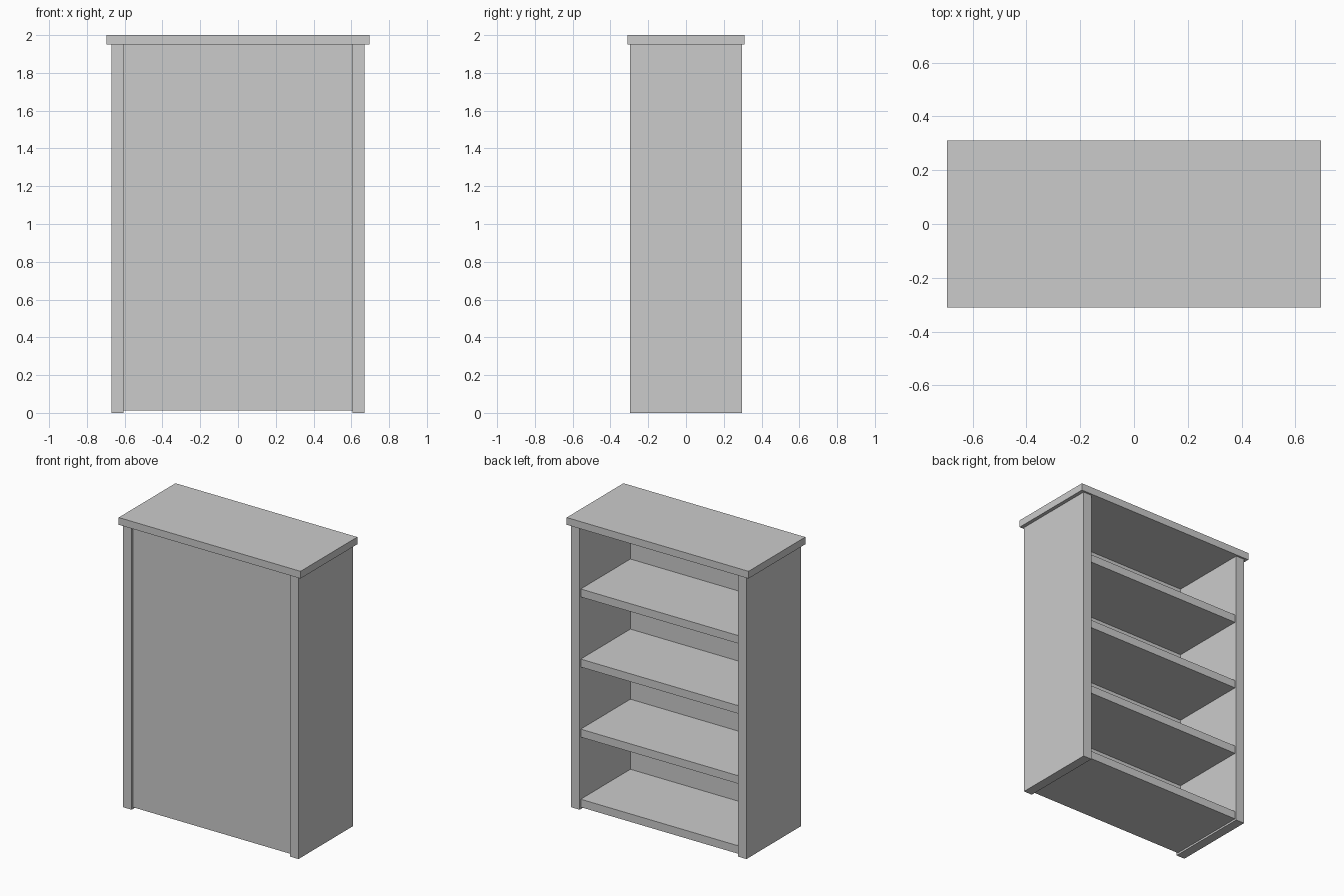
import bpy
import bmesh

if "Cube" in bpy.data.objects:
    bpy.data.objects.remove(bpy.data.objects["Cube"])


def box(name, x, y, z):
    """Axis-aligned box from (min, max) ranges."""
    bm = bmesh.new()
    bmesh.ops.create_cube(bm, size=1)
    for v in bm.verts:
        v.co = [r[0] if c < 0 else r[1] for c, r in zip(v.co, (x, y, z))]
    mesh = bpy.data.meshes.new(name)
    bm.to_mesh(mesh)
    bm.free()
    obj = bpy.data.objects.new(name, mesh)
    bpy.context.collection.objects.link(obj)
    return obj


INNER, OUTER = 0.605, 0.67     # side panel faces
TOP_Z = 1.95                   # underside of the top board
BASE_Z = 0.013                 # small gap under the bottom shelf
SHELVES = 4
SHELF_THICKNESS = 0.055

# Overhanging top board
box("top_board", (-0.695, 0.695), (-0.31, 0.31), (TOP_Z, 2.0))

# Side panels
box("left_side", (-OUTER, -INNER), (-0.297, 0.297), (0, TOP_Z))
box("right_side", (INNER, OUTER), (-0.297, 0.297), (0, TOP_Z))

# Closed panel, slightly recessed between the sides
box("closing_panel", (-INNER, INNER), (-0.285, -0.257), (BASE_Z, TOP_Z))

# Evenly spaced shelves, open towards +y
spacing = (TOP_Z - BASE_Z) / SHELVES
for i in range(SHELVES):
    z = BASE_Z + i * spacing
    box(f"shelf_{i + 1}", (-INNER, INNER), (-0.257, 0.285), (z, z + SHELF_THICKNESS))
